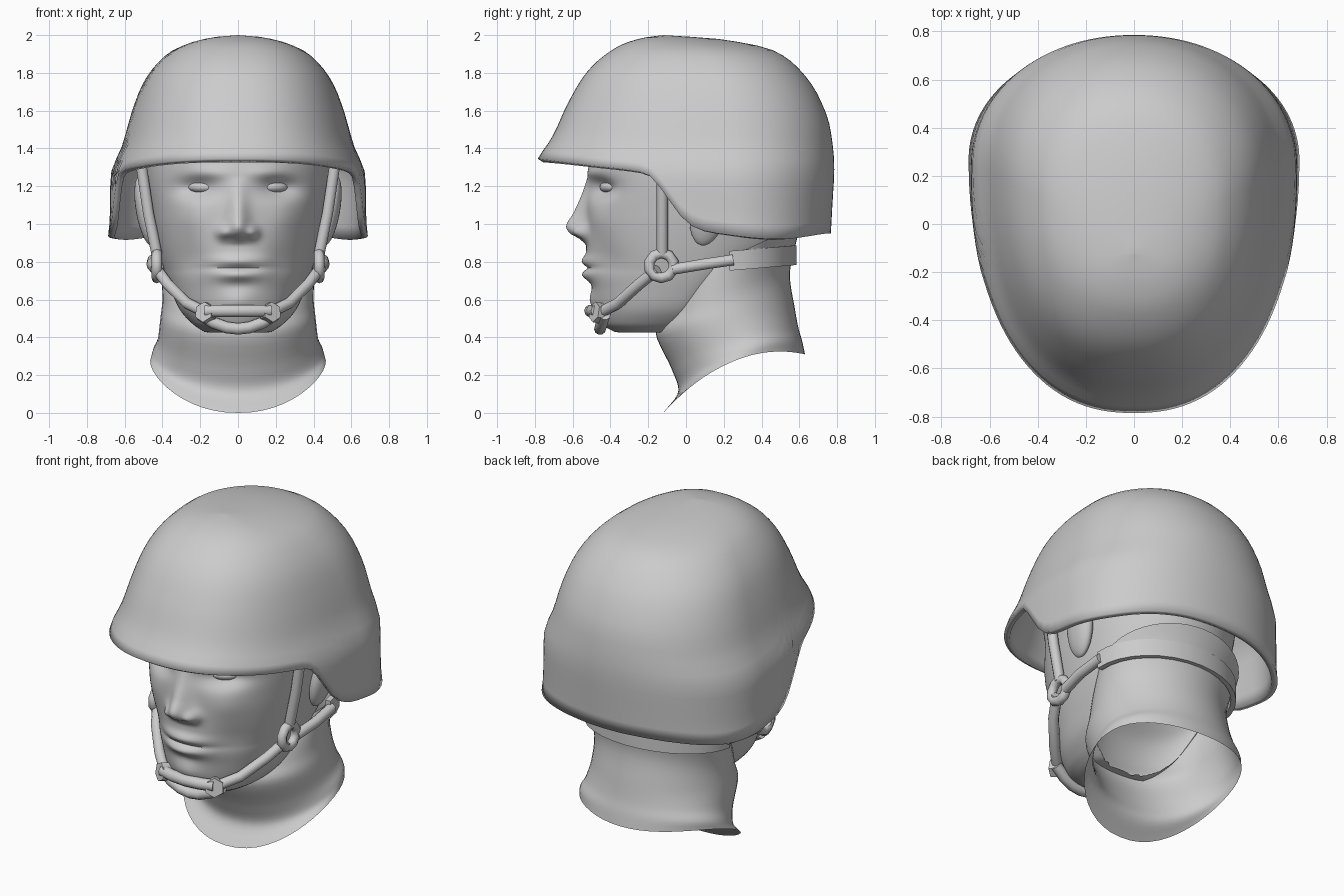
import bpy, bmesh
from math import sin, cos, pi, exp, radians

if "Cube" in bpy.data.objects:
    bpy.data.objects.remove(bpy.data.objects["Cube"])


def curve(table, v):
    """Smooth monotone lookup in ((key, value), ...)."""
    if v <= table[0][0]:
        return table[0][1]
    if v >= table[-1][0]:
        return table[-1][1]
    d = [(q - p) / (b - a) for (a, p), (b, q) in zip(table, table[1:])]
    i = next(k for k in range(len(d)) if v <= table[k + 1][0])

    def tangent(k):
        if k == 0 or k == len(d):
            return d[min(k, len(d) - 1)]
        return 2 * d[k - 1] * d[k] / (d[k - 1] + d[k]) if d[k - 1] * d[k] > 0 else 0
    (a, p), (b, q) = table[i], table[i + 1]
    h = b - a
    t = (v - a) / h
    return (p * (1 + 2 * t) * (1 - t) ** 2 + tangent(i) * h * t * (1 - t) ** 2
            + q * t * t * (3 - 2 * t) + tangent(i + 1) * h * t * t * (t - 1))


def spow(v, n):
    return abs(v) ** (2 / n) * (1 if v >= 0 else -1)


def slice_point(phi, f, b, yc, w, nf=2.0, nb=2.0):
    """Point on an egg-shaped slice; phi = 0 is the front."""
    c, s = cos(phi), sin(phi)
    n = nf if c > 0 else nb
    return w * spow(s, n), yc - spow(c, n) * ((yc - f) if c > 0 else (b - yc))


def loft(name, rings, caps=False, trim=None):
    """Closed rings skinned into a surface; trim(co) marks points to remove."""
    bm = bmesh.new()
    vs = [[bm.verts.new(p) for p in r] for r in rings]
    n = len(rings[0])
    for a, b in zip(vs, vs[1:]):
        for i in range(n):
            j = (i + 1) % n
            bm.faces.new((a[i], a[j], b[j], b[i]))
    if caps:
        bm.faces.new(vs[0])
        bm.faces.new(vs[-1])
    bmesh.ops.remove_doubles(bm, verts=bm.verts, dist=0.0005)
    bmesh.ops.recalc_face_normals(bm, faces=bm.faces)
    if trim:
        bmesh.ops.delete(bm, geom=[v for v in bm.verts if trim(v.co)], context='VERTS')
    me = bpy.data.meshes.new(name)
    bm.to_mesh(me)
    bm.free()
    ob = bpy.data.objects.new(name, me)
    bpy.context.collection.objects.link(ob)
    return ob


def tube(name, pts, r):
    """Round strap along a path."""
    cu = bpy.data.curves.new(name, 'CURVE')
    cu.dimensions = '3D'
    cu.bevel_depth, cu.bevel_resolution, cu.use_fill_caps = r, 3, True
    sp = cu.splines.new('POLY')
    sp.points.add(len(pts) - 1)
    for p, co in zip(sp.points, pts):
        p.co = (*co, 1)
    tmp = bpy.data.objects.new(name + "_path", cu)
    bpy.context.collection.objects.link(tmp)
    me = bpy.data.meshes.new_from_object(tmp.evaluated_get(bpy.context.evaluated_depsgraph_get()))
    bpy.data.objects.remove(tmp)
    bpy.context.collection.objects.link(bpy.data.objects.new(name, me))


# Helmet shell: front, back, half width and centre by height; rim height by depth
H_F = ((1.345, -.785), (1.40, -.75), (1.45, -.715), (1.65, -.62), (1.81, -.52), (1.94, -.36), (1.985, -.23), (2, -.12))
H_B = ((.92, .765), (1.1, .775), (1.3, .785), (1.5, .765), (1.68, .70), (1.83, .59), (1.92, .46), (1.98, .17), (2, -.12))
H_W = ((.92, .69), (1.0, .68), (1.25, .675), (1.42, .612), (1.6, .56), (1.75, .5), (1.9, .375), (1.96, .25),
       (1.99, .12), (2, 0))
H_C = ((.92, .25), (1.6, .2), (1.9, .1), (2, -.12))
RIM = ((-.78, 1.345), (-.5, 1.31), (-.25, 1.28), (-.2, 1.262), (-.12, 1.17), (-.05, 1.06), (.02, .99), (.12, .955),
       (.5, .92), (.76, .95))


def helmet_point(phi, z):
    return slice_point(phi, curve(H_F, z), curve(H_B, z), curve(H_C, z), curve(H_W, z), 2.35, 2.1)


N, ROWS = 120, 24
rings = []
for k in range(ROWS + 1):
    ring = []
    for i in range(N):
        phi = 2 * pi * i / N
        rim = curve(RIM, helmet_point(phi, 1.2)[1])
        z = rim + (2 - rim) * sin(k / ROWS * pi / 2)
        ring.append((*helmet_point(phi, z), z))
    rings.append(ring)
helmet = loft("helmet", rings)
sol = helmet.modifiers.new("thickness", 'SOLIDIFY')
sol.thickness, sol.offset = 0.035, -1

# Head: slices by height, with face features added as soft bumps; open under the helmet and inside the neck
D_F = ((.43, -.38), (.47, -.45), (.55, -.48), (.65, -.50), (.75, -.525), (1.05, -.53), (1.3, -.515), (1.5, -.47))
D_B = ((.43, -.05), (.5, .1), (.65, .3), (.75, .42), (.9, .55), (1.2, .62), (1.5, .62))
D_W = ((.43, .18), (.47, .24), (.55, .31), (.65, .355), (.75, .39), (.9, .43), (1.05, .46), (1.3, .49), (1.5, .47))
NOSE = ((.89, 0), (.925, .04), (.95, .085), (.985, .105), (1.06, .065), (1.15, .028), (1.25, 0))
NOSE_W = ((.95, .07), (1.06, .055), (1.2, .045))
BUMPS = (  # x, z, spread x, spread z, height
    (.22, 1.19, .11, .055, -.06), (.15, 1.27, .11, .035, .015), (.25, 1.03, .09, .08, .012),
    (.08, .955, .032, .035, .04), (.25, .80, .09, .10, -.02), (0, .805, .125, .028, .026),
    (0, .73, .11, .03, .028), (0, .766, .14, .012, -.016), (0, .675, .09, .03, -.008),
    (0, .59, .09, .05, .02))


def face_relief(x, z):
    d = curve(NOSE, z) * exp(-(x / curve(NOSE_W, z)) ** 2)
    for cx, cz, sx, sz, a in BUMPS:
        d += a * exp(-((abs(x) - cx) / sx) ** 2 - ((z - cz) / sz) ** 2)
    return d


rings = []
for k in range(86):
    z = .43 + .012 * k
    ring = []
    for i in range(136):
        u = 2 * pi * i / 136
        f, b = curve(D_F, z), curve(D_B, z)
        x, y = slice_point(u - .4 * sin(u), f, b, min(.05, (f + b) / 2 + .1), curve(D_W, z), 2.1, 2.1)
        if y < 0:
            y -= face_relief(x, z) * min(1, -y / .2)
        ring.append((x, y, z))
    rings.append(ring)
under_jaw = [[(x * k, -.2 + (y + .2) * k, .425) for x, y, z in rings[0]] for k in (0, .3, .6, .85)]
loft("head", under_jaw + rings,
     trim=lambda p: p.z < .85 and (p.x / .36) ** 2 + ((p.y - .22) / .32) ** 2 < 1)

# Neck: tilted rings, open below (front y, front z, back y, back z, half width, side lift)
NECK = ((-.12, 0, .63, .31, .465, .12), (-.04, .12, .615, .38, .45, .08), (-.075, .23, .595, .45, .425, .05),
        (-.16, .42, .575, .56, .41, .02), (-.13, .50, .55, .73, .40, 0), (-.08, .62, .58, .89, .41, 0),
        (0, .72, .61, 1.0, .43, 0))
rings = []
for k in range(31):
    fy, fz, by, bz, w, lift = [curve(tuple(enumerate(col)), k / 5) for col in zip(*NECK)]
    ring = []
    for i in range(48):
        phi = 2 * pi * i / 48
        x, y = slice_point(phi, fy, by, (fy + by) / 2, w, 2.15)
        ring.append((x, y, fz + (bz - fz) * (y - fy) / (by - fy) + lift * sin(phi) ** 2))
    rings.append(ring)
loft("neck", rings)


def ellipsoid(name, loc, scale, rot=(0, 0, 0)):
    bpy.ops.mesh.primitive_uv_sphere_add(segments=24, ring_count=14, location=loc, rotation=rot)
    ob = bpy.context.object
    ob.name, ob.scale = name, scale


# Paired parts: eyes, ears, straps, rings and buckles
for s, side in ((1, "left"), (-1, "right")):
    ellipsoid("eye_" + side, (s * .19, -.405, 1.195), (.078, .045, .032), (0, 0, s * radians(25)))
    ellipsoid("ear_" + side, (s * .49, .12, 1.07), (.05, .095, .19), (radians(-12), s * radians(10), 0))
    tube("side_strap_" + side, [(s * .515, -.125, 1.33), (s * .475, -.125, 1.06), (s * .43, -.125, .84)], .03)
    tube("jaw_strap_" + side, [(s * .43, -.15, .76), (s * .37, -.25, .68), (s * .27, -.36, .58),
                               (s * .17, -.455, .53)], .03)
    tube("rear_strap_" + side, [(s * .435, -.07, .76), (s * .455, .08, .785), (s * .45, .25, .81)], .03)
    bpy.ops.mesh.primitive_torus_add(major_segments=10, minor_segments=8, major_radius=.066, minor_radius=.028,
                                     location=(s * .43, -.13, .78), rotation=(0, pi / 2, 0))
    bpy.context.object.name = "strap_ring_" + side
    bpy.ops.mesh.primitive_cylinder_add(vertices=6, radius=.055, depth=.05, location=(s * .17, -.465, .53),
                                        rotation=(radians(80), 0, s * radians(30)))
    bpy.context.object.name = "chin_buckle_" + side

# Chin straps: one across the chin and one under it
tube("chin_strap_upper", [(x, -.505 + 1.2 * x * x, .54) for x in (-.17, -.09, 0, .09, .17)], .034)
tube("chin_strap_lower", [(x, -.455 + .6 * x * x, .445 + 1.9 * x * x) for x in (-.2, -.13, -.06, 0, .06, .13, .2)], .032)

# Nape band around the back of the neck
rings = []
for i in range(17):
    a = pi * i / 16
    x, y = .455 * cos(a), .23 + .355 * sin(a)
    z = .805 + .03 * sin(a)
    rings.append([(x * k, .23 + (y - .23) * k, z + h) for k, h in ((1, -.052), (1, .052), (.93, .052), (.93, -.052))])
loft("nape_band", rings, caps=True)

# Smooth shading with crisp edges
for ob in bpy.data.objects:
    bpy.ops.object.select_all(action='DESELECT')
    ob.select_set(True)
    bpy.context.view_layer.objects.active = ob
    bpy.ops.object.shade_smooth_by_angle(angle=radians(55))
